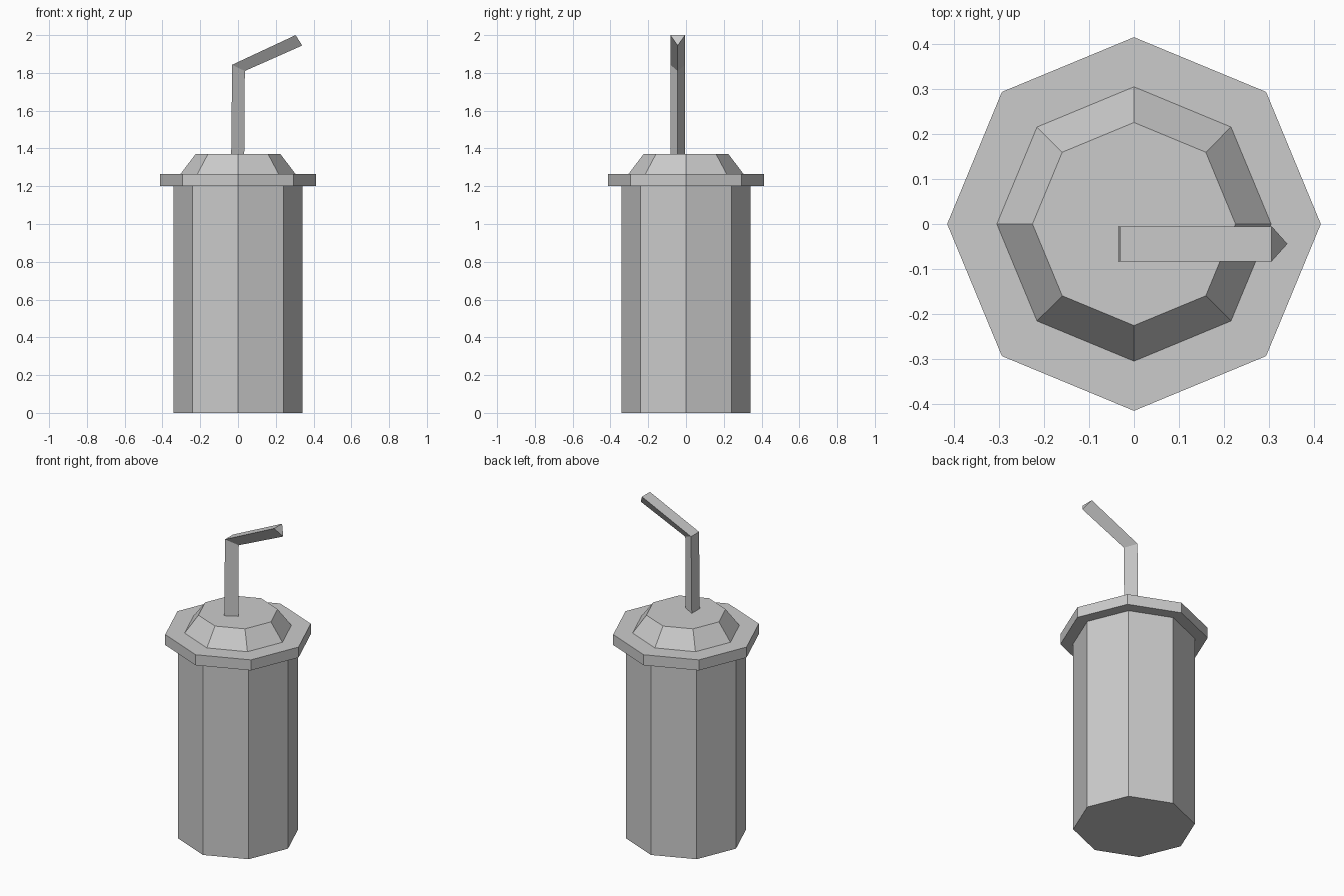
import bpy
import bmesh
from math import cos, sin, pi

cube = bpy.data.objects.get("Cube")
if cube:
    bpy.data.objects.remove(cube, do_unlink=True)

SIDES = 8

grey = bpy.data.materials.new("plain_grey")
grey.use_nodes = True
color = (0.6, 0.6, 0.6, 1)
grey.diffuse_color = color
grey.node_tree.nodes["Principled BSDF"].inputs["Base Color"].default_value = color


def loft(name, rings):
    """Skin a closed, capped solid through equally sized rings of points."""
    bm = bmesh.new()
    loops = [[bm.verts.new(p) for p in ring] for ring in rings]
    for low, high in zip(loops, loops[1:]):
        for i in range(len(low)):
            j = (i + 1) % len(low)
            bm.faces.new((low[i], low[j], high[j], high[i]))
    bm.faces.new(loops[0][::-1])
    bm.faces.new(loops[-1])
    bmesh.ops.recalc_face_normals(bm, faces=bm.faces)
    mesh = bpy.data.meshes.new(name)
    bm.to_mesh(mesh)
    bm.free()
    mesh.materials.append(grey)
    obj = bpy.data.objects.new(name, mesh)
    bpy.context.collection.objects.link(obj)
    return obj


def octagon(radius, z):
    steps = [2 * pi * i / SIDES for i in range(SIDES)]
    return [(radius * cos(a), radius * sin(a), z) for a in steps]


# Cup and lid, each from a bottom and a top octagon
loft("cup_body", [octagon(0.342, 0), octagon(0.342, 1.2)])
loft("lid_rim", [octagon(0.414, 1.2), octagon(0.414, 1.265)])
loft("lid_dome", [octagon(0.304, 1.265), octagon(0.225, 1.37)])


# Bent three-sided straw: flat back edge and a pointed inner edge per section
def section(back, tip):
    (bx, bz), (tx, tz) = back, tip
    y, half = -0.044, 0.039
    return [(bx, y - half, bz), (tx, y, tz), (bx, y + half, bz)]


loft("straw", [
    section((-0.036, 1.37), (0.033, 1.37)),
    section((-0.031, 1.843), (0.036, 1.81)),
    section((0.305, 2.0), (0.34, 1.945)),
])
